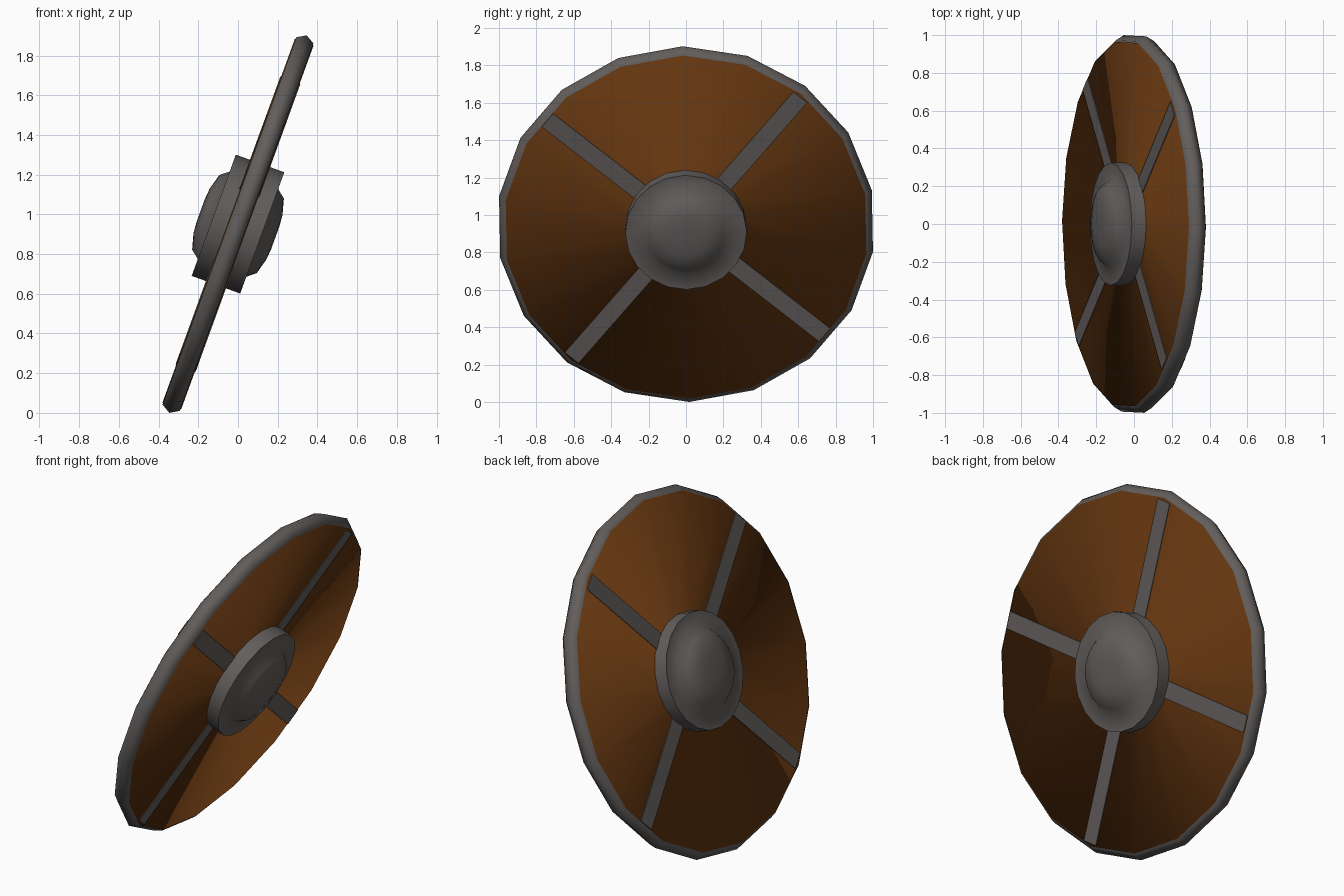
import bpy, bmesh, math
from mathutils import Matrix

if "Cube" in bpy.data.objects:
    bpy.data.objects.remove(bpy.data.objects["Cube"])

TILT = math.radians(20)
PLACE = Matrix.Translation((0, 0, 0.951)) @ Matrix.Rotation(TILT, 4, 'Y')


def material(name, rgb):
    m = bpy.data.materials.new(name)
    m.diffuse_color = (*rgb, 1)
    m.use_nodes = True
    m.node_tree.nodes["Principled BSDF"].inputs["Base Color"].default_value = m.diffuse_color
    return m


IRON = material("dark_iron", (0.122, 0.112, 0.107))
WOOD = material("brown_wood", (0.125, 0.036, 0.005))


def finish(name, bm, mat):
    bmesh.ops.recalc_face_normals(bm, faces=bm.faces)
    me = bpy.data.meshes.new(name)
    bm.to_mesh(me)
    bm.free()
    me.materials.append(mat)
    ob = bpy.data.objects.new(name, me)
    bpy.context.collection.objects.link(ob)
    ob.matrix_world = PLACE
    return ob


def lathe(name, half, sides, mat, closed=False, angle=None):
    """Turn a (radius, depth) half profile, mirrored in depth, about the x axis."""
    prof = half + [(r, -d) for r, d in reversed(half) if d != 0]
    bm = bmesh.new()
    rings = []
    for r, d in prof:
        ring = []
        for i in range(sides):
            a = math.radians(-1) + 2 * math.pi * i / sides
            ring.append(bm.verts.new((d, r * math.sin(a), r * math.cos(a))))
        rings.append(ring)
    pairs = list(zip(rings, rings[1:]))
    if closed:
        pairs.append((rings[-1], rings[0]))
    for p, q in pairs:
        for i in range(sides):
            j = (i + 1) % sides
            bm.faces.new((p[i], p[j], q[j], q[i]))
    if not closed:
        bm.faces.new(rings[0])
        bm.faces.new(rings[-1])
    ob = finish(name, bm, mat)
    bpy.ops.object.select_all(action='DESELECT')
    ob.select_set(True)
    bpy.context.view_layer.objects.active = ob
    if angle is None:
        bpy.ops.object.shade_smooth()
    else:
        bpy.ops.object.shade_smooth_by_angle(angle=math.radians(angle))
    return ob


# Wooden board, with a core hidden inside the boss
lathe("board", [(0.3, 0.12), (0.3, 0.05), (0.976, 0.05)], 18, WOOD)

# Metal rim
lathe("rim", [(0.935, 0.046), (0.985, 0.046), (1.012, 0)], 18, IRON, closed=True, angle=65)

# Central boss, stepped and domed on both sides
lathe("boss", [(0.06, 0.2), (0.12, 0.195), (0.2, 0.173), (0.235, 0.13), (0.325, 0.13)],
      20, IRON, angle=60)

# Crossed iron straps on both faces
for k, deg in enumerate((39.5, 129.5)):
    bm = bmesh.new()
    bmesh.ops.create_cube(bm, size=1)
    bmesh.ops.scale(bm, vec=(0.108, 0.095, 1.92), verts=bm.verts)
    bmesh.ops.rotate(bm, matrix=Matrix.Rotation(math.radians(-deg), 3, 'X'), verts=bm.verts)
    finish(f"strap_{k + 1}", bm, IRON)
